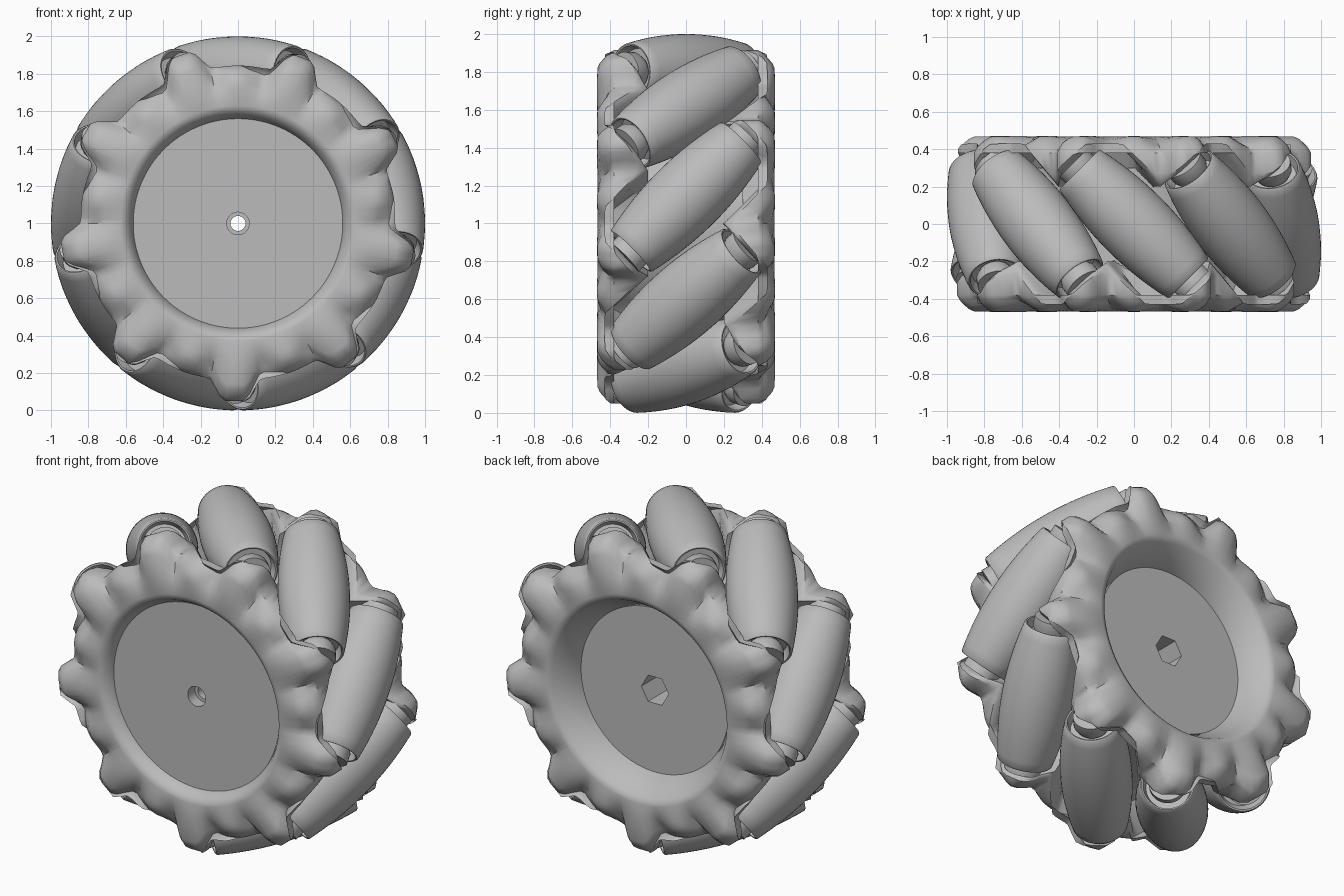
import bpy
from math import sin, cos, radians, sqrt, pi
from mathutils import Matrix, Vector

cube = bpy.data.objects.get("Cube")
if cube:
    bpy.data.objects.remove(cube, do_unlink=True)

grey = bpy.data.materials.new("plain_grey")
grey.use_nodes = True
grey.diffuse_color = (0.5, 0.5, 0.5, 1)
grey.node_tree.nodes["Principled BSDF"].inputs["Base Color"].default_value = (0.5, 0.5, 0.5, 1)

COUNT = 9          # rollers, and lobes per side plate
STEP = 360 / COUNT
AXLE_R = 0.80      # wheel axis to roller axis
LIFT = Matrix.Translation((0, 0, 1))


def loft(name, section, steps):
    """Closed ring around y; section(degrees) returns a loop of (radius, y)."""
    verts, faces = [], []
    for i in range(steps):
        a = 360 * i / steps
        loop = section(a)
        verts += [(r * cos(radians(a)), y, r * sin(radians(a))) for r, y in loop]
    m = len(loop)
    for i in range(steps):
        for j in range(m):
            p, q, k = i * m, (i + 1) % steps * m, (j + 1) % m
            faces.append((p + j, p + k, q + k, q + j))
    mesh = bpy.data.meshes.new(name)
    mesh.from_pydata(verts, [], faces)
    mesh.materials.append(grey)
    return mesh


def place(name, mesh, matrix):
    ob = bpy.data.objects.new(name, mesh)
    bpy.context.collection.objects.link(ob)
    ob.matrix_world = matrix
    return ob


def smooth(ob, angle):
    bpy.ops.object.select_all(action='DESELECT')
    ob.select_set(True)
    bpy.context.view_layer.objects.active = ob
    bpy.ops.object.mode_set(mode='EDIT')
    bpy.ops.mesh.select_all(action='SELECT')
    bpy.ops.mesh.normals_make_consistent(inside=False)
    bpy.ops.object.mode_set(mode='OBJECT')
    bpy.ops.object.shade_smooth_by_angle(angle=radians(angle))


def wrap(a, centre):
    """Signed angle from the nearest repeat of centre."""
    return (a - centre + STEP / 2) % STEP - STEP / 2


def ease(t):
    t = max(0, min(1, t))
    return t * t * (3 - 2 * t)


# Hub core with a stepped round bore and a hexagonal socket at the back
def core_section(a):
    hexa = 0.08 / cos(radians(a % 60 - 30))
    return [(0.06, -0.33), (0.06, -0.40), (0.59, -0.40), (0.59, 0.30),
            (hexa, 0.30), (hexa, 0.12), (0.04, 0.12), (0.04, -0.33)]


smooth(place("hub_core", loft("hub_core", core_section, 96), LIFT), 30)


# Side plates: lobed crowns with grooved fronts and zigzag inner edges
def plate_section(floor_r, floor_y):
    def section(a):
        d = wrap(a, 30)
        lobe = ease((10 - abs(d + 1)) / 7)
        outer = 0.835 + 0.115 * lobe + 0.01 * abs(d) / 20
        dip = 0.055 * max(0, 1 - abs(abs(d) - 10) / 8)
        peak = abs(wrap(a, 20))
        back = min(max(-0.40, -0.20 - 0.014 * peak),
                   -0.37 + 0.17 * ease((16 - peak) / 14))
        return [(floor_r, floor_y), (0.59, -0.448), (0.61, -0.462), (0.63, -0.468),
                (0.72, -0.47 + dip * 0.4), (outer - 0.09, -0.468 + dip * 0.8),
                (outer - 0.06, -0.455 + dip * 0.75), (outer - 0.02, -0.42 + dip * 0.5),
                (outer, -0.38), (outer, min(back - 0.03, -0.27)),
                (outer - 0.01, back - 0.02), (outer - 0.035, back),
                (0.62, back), (floor_r, -0.19)]
    return section


front = loft("front_plate", plate_section(0.56, -0.40), 180)
smooth(place("front_plate", front, LIFT), 40)
rear = loft("rear_plate", plate_section(0.50, -0.30), 180)
smooth(place("rear_plate", rear, LIFT @ Matrix.Rotation(pi, 4, 'Z')), 40)


# Barrel roller whose sweep fills the round rim, with cupped ends
def barrel_point(t):
    side = t / sqrt(2)
    reach = sqrt(AXLE_R ** 2 + side ** 2)
    depth, lean = 1 - reach, side / reach
    return depth * sqrt(1 - lean * lean / 2), t + depth * lean / sqrt(2)


barrel = [barrel_point(0.37 * i / 8) for i in range(-8, 9)]
end_r, end_y = barrel[-1]
cup = [(end_r - 0.008, end_y + 0.008), (end_r - 0.016, end_y + 0.006),
       (end_r - 0.03, end_y - 0.05), (0.05, end_y - 0.05)]
profile = barrel + cup + [(r, -y) for r, y in reversed(cup)]
roller = loft("roller", lambda a: profile, 48)

# Rounded bosses that carry each roller between the lobes
boss_half = [(0.105, 0.46), (0.105, 0.40), (0.09, 0.37), (0.06, 0.35)]
boss_loop = [(0.01, 0.46)] + boss_half + [(0.06, -0.35)]
boss_loop += [(r, -y) for r, y in reversed(boss_half[:-1])] + [(0.01, -0.46)]
boss = loft("roller_boss", lambda a: boss_loop, 32)

for k in range(COUNT):
    a = radians(10 + k * STEP)
    radial = Vector((cos(a), 0, sin(a)))
    axis = Vector((-sin(a), 1, cos(a))).normalized()
    frame = Matrix((radial, axis, radial.cross(axis))).transposed().to_4x4()
    spot = LIFT @ Matrix.Translation(radial * AXLE_R) @ frame
    smooth(place(f"roller_{k + 1}", roller, spot), 35)
    smooth(place(f"roller_boss_{k + 1}", boss, spot), 45)
